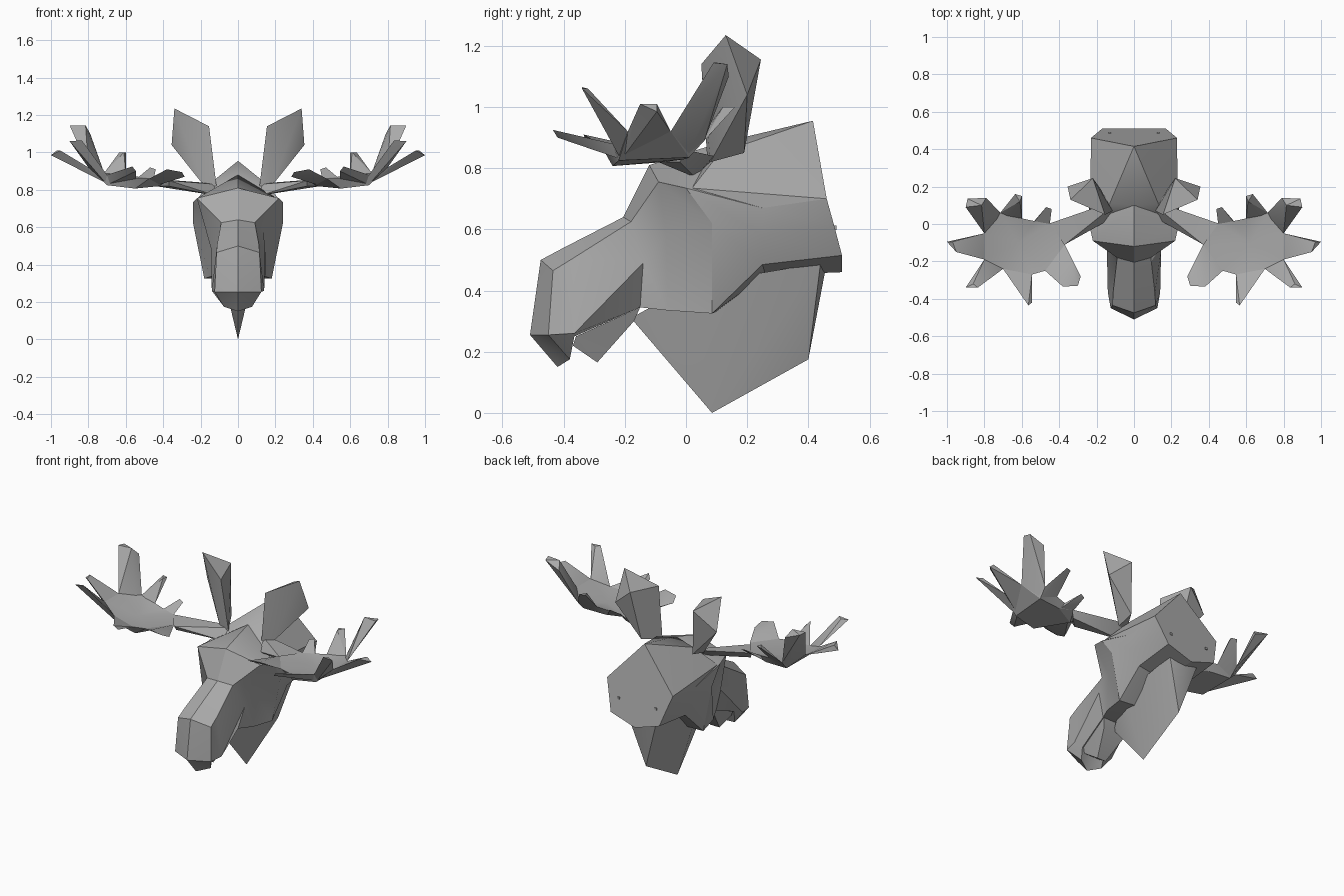
import bpy, bmesh
from mathutils import Vector

if "Cube" in bpy.data.objects:
    bpy.data.objects.remove(bpy.data.objects["Cube"])

GREY = (0.4, 0.4, 0.4, 1)
hide = bpy.data.materials.new("plain grey")
hide.use_nodes = True
hide.diffuse_color = GREY
hide.node_tree.nodes["Principled BSDF"].inputs["Base Color"].default_value = GREY


def finish(name, bm):
    """Turn a bmesh into a shaded, coloured object."""
    bmesh.ops.recalc_face_normals(bm, faces=bm.faces)
    mesh = bpy.data.meshes.new(name)
    bm.to_mesh(mesh)
    bm.free()
    mesh.materials.append(hide)
    obj = bpy.data.objects.new(name, mesh)
    bpy.context.collection.objects.link(obj)
    bpy.ops.object.select_all(action='DESELECT')
    obj.select_set(True)
    bpy.context.view_layer.objects.active = obj
    bpy.ops.object.shade_smooth_by_angle(angle=0.5)


def flip(point, side):
    return Vector((point[0] * side, point[1], point[2]))


def add_hull(bm, points):
    """Add the convex hull of some points to a bmesh."""
    verts = [bm.verts.new(p) for p in points]
    result = bmesh.ops.convex_hull(bm, input=verts)
    spare = {g for g in result["geom_interior"] + result["geom_unused"]
             if isinstance(g, bmesh.types.BMVert)}
    bmesh.ops.delete(bm, geom=list(spare), context='VERTS')


def symmetric_hull(name, half):
    bm = bmesh.new()
    add_hull(bm, half + [flip(p, -1) for p in half if p[0]])
    finish(name, bm)


# Head and neck: half rings from nose to wall, each from top centre to bottom centre
nose = [(0, -.475, .5), (.115, -.435, .465), (.125, -.45, .255), (.075, -.38, .175), (0, -.42, .15)]
lip = [(0, -.4, .54), (.112, -.37, .505), (.14, -.365, .26), (.08, -.365, .25), (0, -.365, .25)]
bridge = [(0, -.205, .64), (.09, -.18, .625), (.145, -.14, .49), (.105, -.15, .345), (0, -.15, .345)]
brow = [(0, -.12, .81), (.22, -.09, .755), (.135, -.065, .58), (.15, -.06, .335), (0, -.06, .335)]
crown = [(0, .1, .88), (.24, 0, .735), (.24, .085, .62), (.18, .085, .325), (0, .1, .33)]
neck = [(0, .25, .84), (.23, .25, .67), (.22, .25, .58), (.17, .25, .485), (0, .26, .45)]
wall = [(0, .415, .955), (.23, .46, .7), (.2, .485, .61), (.17, .51, .515), (0, .51, .46)]

bm = bmesh.new()
rings = []
for half in (nose, lip, bridge, brow, crown, neck, wall):
    full = half + [flip(p, -1) for p in reversed(half[1:-1])]
    rings.append([bm.verts.new(p) for p in full])
count = len(rings[0])
for a, b in zip(rings, rings[1:]):
    for i in range(count):
        j = (i + 1) % count
        bm.faces.new((a[i], a[j], b[j], b[i]))
tip = bm.verts.new((0, -.51, .255))
for i in range(count):
    bm.faces.new((tip, rings[0][i], rings[0][(i + 1) % count]))
bm.faces.new(rings[-1])
finish("head_and_neck", bm)

# Broad flat crest running from between the ears to the top of the wall face
symmetric_hull("neck_crest", [(0, .415, .955), (.13, .11, .85), (0, .1, .88), (0, .3, .65),
                              (.23, .46, .7), (.23, .25, .67), (.235, .02, .735)])

# Lower jaw and the thin flap hanging under the throat
symmetric_hull("lower_jaw", [(.06, -.37, .22), (.03, -.29, .165), (.08, -.17, .3),
                             (.075, -.36, .25), (.1, -.15, .345)])
symmetric_hull("throat_flap", [(0, -.18, .31), (0, .085, 0), (0, .4, .175),
                               (0, .46, .49), (.1, .02, .42), (.1, .44, .49)])

# Ear corners: tip, front, back, outer, then the base
ear = [(.34, .13, 1.235), (.155, .05, 1.14), (.22, .245, 1.155), (.355, .2, 1.04),
       (.115, .07, .82), (.18, .19, .85), (.18, .08, .82)]

# Antler palm rim, in pairs of notches on either side of each point
rim = [(.37, -.11, .86), (.475, -.25, .86), (.545, -.27, .86), (.7, -.24, .88),
       (.8, -.19, .92), (.8, -.05, .92), (.715, .06, .89), (.6, .03, .88),
       (.53, .015, .87), (.45, 0, .86)]
# Each point: first rim notch, second rim notch, tip corners
tines = [
    (0, 1, [(.38, -.335, .91), (.3, -.33, .895), (.285, -.28, .87)]),
    (2, 3, [(.565, -.435, .925), (.545, -.42, .9)]),
    (3, 4, [(.9, -.34, 1.06), (.835, -.34, 1.065), (.86, -.32, 1.06)]),
    (4, 5, [(1, -.095, .985), (.95, -.15, 1.01), (.97, -.095, 1.01)]),
    (5, 6, [(.9, .09, 1.145), (.89, .135, 1.14), (.815, .1, 1.145), (.79, .14, 1.1)]),
    (6, 7, [(.6, .15, 1), (.635, .16, 1), (.61, .12, 1)]),
    (8, 9, [(.47, .09, .92), (.44, .08, .91)]),
]
palm_top = Vector((.62, -.1, .85))
keel = [Vector(p) for p in ((.42, -.07, .82), (.55, -.24, .807), (.7, -.22, .825),
                            (.71, .01, .835), (.56, 0, .83))]
beam = [(.12, .03, .77), (.12, .09, .83), (.2, .09, .84), (.37, -.11, .85),
        (.37, -.09, .82), (.46, 0, .86), (.44, -.02, .82)]

for side, label in ((1, "left"), (-1, "right")):
    bm = bmesh.new()
    add_hull(bm, [flip(p, side) for p in ear])
    finish(label + "_ear", bm)

    # Palm: a shallow dish over a flat keel
    bm = bmesh.new()
    edge = [bm.verts.new(flip(p, side)) for p in rim]
    top = bm.verts.new(flip(palm_top, side))
    base = [bm.verts.new(flip(p, side)) for p in keel]
    near = [min(range(len(keel)), key=lambda k: (keel[k] - Vector(p)).length) for p in rim]
    for i, vert in enumerate(edge):
        j = (i + 1) % len(edge)
        bm.faces.new((top, vert, edge[j]))
        bm.faces.new((vert, edge[j], base[near[i]]))
        if near[i] != near[j]:
            bm.faces.new((edge[j], base[near[j]], base[near[i]]))
    bm.faces.new(base)
    finish(label + "_antler_palm", bm)

    # Points rising from the rim
    bm = bmesh.new()
    for a, b, tips in tines:
        middle = (Vector(rim[a]) + Vector(rim[b])) / 2
        low = middle.lerp(min(keel, key=lambda k: (k - middle).length), .8)
        add_hull(bm, [flip(p, side) for p in [rim[a], rim[b], low] + tips])
    finish(label + "_antler_points", bm)

    bm = bmesh.new()
    add_hull(bm, [flip(p, side) for p in beam])
    finish(label + "_antler_beam", bm)

    # Small mounting peg on the wall face
    bm = bmesh.new()
    bmesh.ops.create_cube(bm, size=.014)
    bmesh.ops.translate(bm, verts=bm.verts, vec=(side * .13, .485, .605))
    finish(label + "_mounting_peg", bm)
